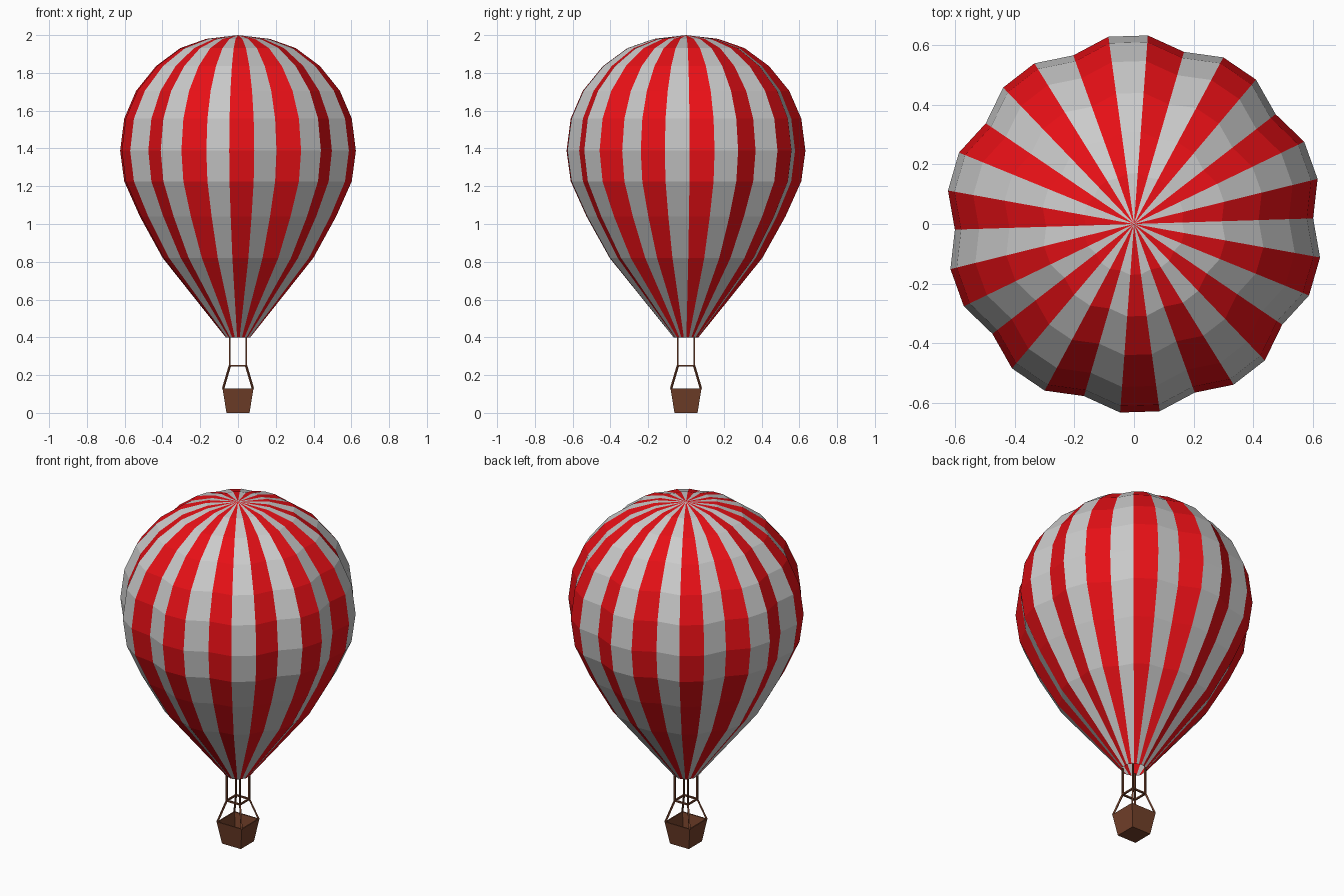
import bpy, bmesh
from math import radians, cos, sin
from mathutils import Vector

if "Cube" in bpy.data.objects:
    bpy.data.objects.remove(bpy.data.objects["Cube"])


def material(name, rgb):
    m = bpy.data.materials.new(name)
    m.diffuse_color = (*rgb, 1)
    m.use_nodes = True
    m.node_tree.nodes["Principled BSDF"].inputs["Base Color"].default_value = m.diffuse_color
    return m


def finish(bm, name, mats):
    me = bpy.data.meshes.new(name)
    bm.to_mesh(me)
    bm.free()
    for m in mats:
        me.materials.append(m)
    ob = bpy.data.objects.new(name, me)
    bpy.context.collection.objects.link(ob)
    return ob


grey = material("grey_cloth", (0.56, 0.56, 0.56))
red = material("red_cloth", (0.8, 0.005, 0.008))
brown = material("brown_wicker", (0.17, 0.052, 0.023))

# Envelope: 30 striped gores, every third seam pulled in to form ten lobes
SEAMS = 30
profile = [(0.066, 0.40), (0.405, 0.82), (0.528, 1.04), (0.612, 1.226), (0.634, 1.388),
           (0.612, 1.558), (0.548, 1.705), (0.441, 1.836), (0.311, 1.931), (0.171, 1.98)]
bm = bmesh.new()
rings = []
for r, z in profile:
    ring = []
    for i in range(SEAMS):
        a = radians(1.8 + 12 * i)
        k = r * (0.948 if i % 3 == 0 else 1)
        ring.append(bm.verts.new((k * cos(a), k * sin(a), z)))
    rings.append(ring)
crown = bm.verts.new((0, 0, 2))
for i in range(SEAMS):
    j = (i + 1) % SEAMS
    faces = [bm.faces.new((lo[i], lo[j], hi[j], hi[i])) for lo, hi in zip(rings, rings[1:])]
    faces.append(bm.faces.new((rings[-1][i], rings[-1][j], crown)))
    for f in faces:
        f.material_index = 1 - i % 2
finish(bm, "envelope", [grey, red])

# Basket: tapered open box with thin walls
CORNERS = [(-1, -1), (1, -1), (1, 1), (-1, 1)]
bm = bmesh.new()
loops = [[bm.verts.new((x * h, y * h, z)) for x, y in CORNERS]
         for h, z in ((0.061, 0), (0.082, 0.13), (0.075, 0.13), (0.055, 0.01))]
bm.faces.new(loops[0][::-1])
for lo, hi in zip(loops, loops[1:]):
    for i in range(4):
        j = (i + 1) % 4
        bm.faces.new((lo[i], lo[j], hi[j], hi[i]))
bm.faces.new(loops[-1])
finish(bm, "basket", [brown])


# Rigging: straight square bars
def bar(name, a, b, size=0.009):
    a, b = Vector(a), Vector(b)
    bm = bmesh.new()
    bmesh.ops.create_cube(bm, size=1)
    bmesh.ops.scale(bm, vec=(size, size, (b - a).length), verts=bm.verts)
    ob = finish(bm, name, [brown])
    ob.location = (a + b) / 2
    ob.rotation_mode = 'QUATERNION'
    ob.rotation_quaternion = (b - a).to_track_quat('Z', 'Y')


F = 0.043
for n, (x, y) in enumerate(CORNERS):
    x2, y2 = CORNERS[(n + 1) % 4]
    bar(f"basket_strut_{n}", (x * 0.079, y * 0.079, 0.128), (x * F, y * F, 0.25))
    bar(f"frame_bar_{n}", (x * F, y * F, 0.25), (x2 * F, y2 * F, 0.25))
    bar(f"rope_{n}", (x * F, y * F, 0.25), (x * F, y * F, 0.41))
